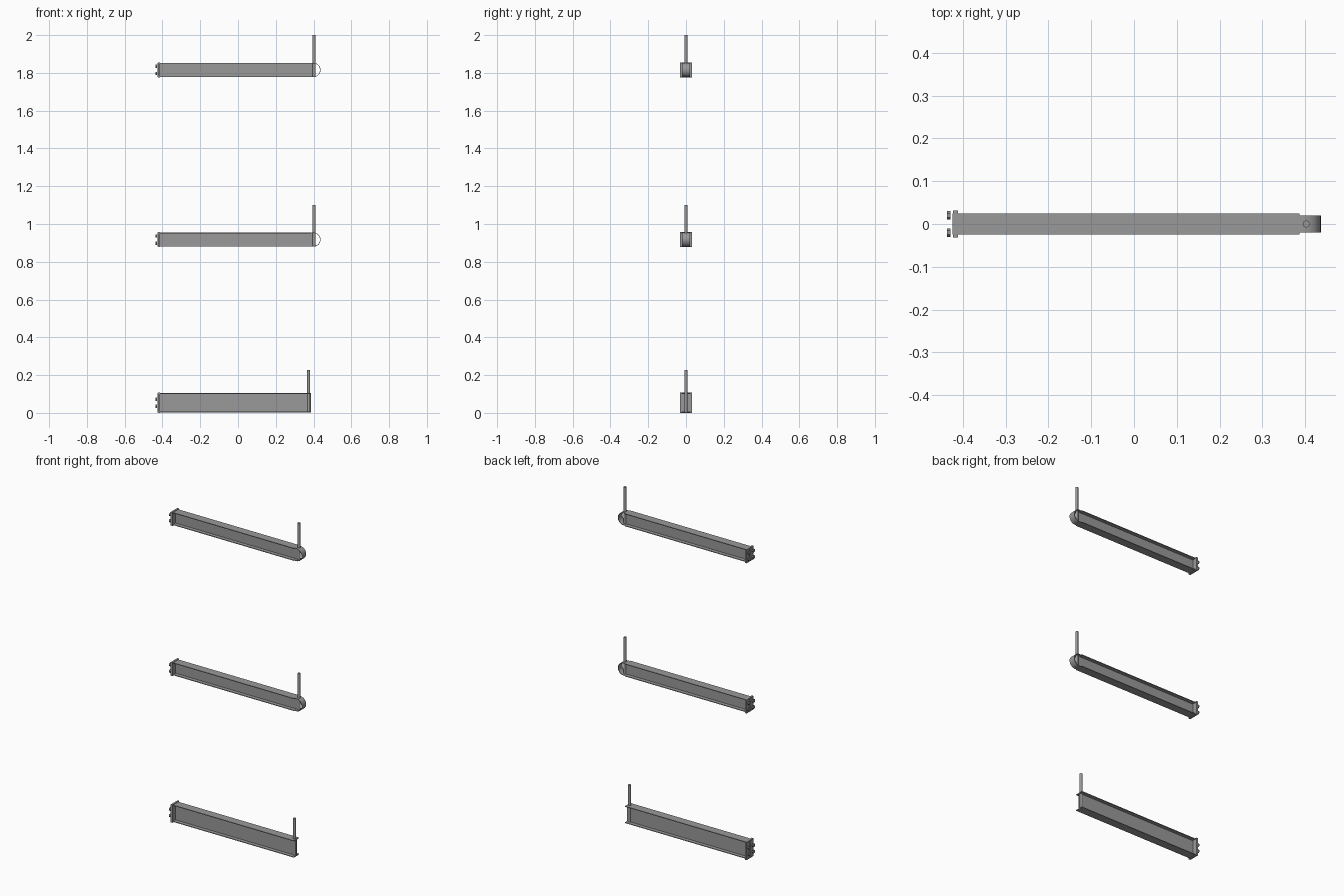
import bpy, bmesh, math
from mathutils import Matrix

if "Cube" in bpy.data.objects:
    bpy.data.objects.remove(bpy.data.objects["Cube"])

steel = bpy.data.materials.new("dark_steel")
steel.diffuse_color = (0.32, 0.32, 0.32, 1)
steel.use_nodes = True
steel.node_tree.nodes["Principled BSDF"].inputs["Base Color"].default_value = steel.diffuse_color


def finish(name, bm, smooth=False):
    bmesh.ops.recalc_face_normals(bm, faces=bm.faces)
    me = bpy.data.meshes.new(name)
    bm.to_mesh(me)
    bm.free()
    me.materials.append(steel)
    ob = bpy.data.objects.new(name, me)
    bpy.context.collection.objects.link(ob)
    if smooth:
        bpy.context.view_layer.objects.active = ob
        ob.select_set(True)
        bpy.ops.object.shade_smooth_by_angle(angle=math.radians(35))
        ob.select_set(False)
    return ob


def extrude(name, pts, depth, smooth=False):
    """Closed 3D outline pushed along the vector depth."""
    bm = bmesh.new()
    face = bm.faces.new([bm.verts.new(p) for p in pts])
    ext = bmesh.ops.extrude_face_region(bm, geom=[face], use_keep_orig=True)
    verts = [g for g in ext["geom"] if isinstance(g, bmesh.types.BMVert)]
    bmesh.ops.translate(bm, verts=verts, vec=depth)
    return finish(name, bm, smooth)


def box(name, x0, x1, hw, z0, z1):
    return extrude(name, [(x0, -hw, z0), (x0, hw, z0), (x0, hw, z1), (x0, -hw, z1)],
                   (x1 - x0, 0, 0))


def cylinder(name, r, length, centre, sides, along_x=False):
    bm = bmesh.new()
    m = Matrix.Translation(centre)
    if along_x:
        m = m @ Matrix.Rotation(math.pi / 2, 4, 'Y')
    bmesh.ops.create_cone(bm, cap_ends=True, segments=sides, radius1=r, radius2=r,
                          depth=length, matrix=m)
    return finish(name, bm, sides > 8)


def i_beam(name, x0, x1, z0, z1, hw=0.025, flange=0.004, web=0.003):
    half = [(web, z0 + flange), (hw, z0 + flange), (hw, z0)]
    right = [(hw, z1), (hw, z1 - flange), (web, z1 - flange)] + half
    left = [(-y, z) for y, z in reversed(right)]
    return extrude(name, [(x0, y, z) for y, z in right + left], (x1 - x0, 0, 0))


def arm(label, z0, z1, post_x, post_top, rounded):
    mid = (z0 + z1) / 2
    i_beam(label + "_beam", -0.425, 0.387, z0, z1)
    # mounting plate with four bolts
    box(label + "_mount_plate", -0.423, -0.412, 0.032, z0 - 0.003, z1 + 0.003)
    for y in (-0.02, 0.02):
        for dz in (-0.019, 0.019):
            cylinder(label + "_bolt_head", 0.01, 0.008, (-0.433, y, mid + dz), 6, True)
    # upright pin
    cylinder(label + "_pin", 0.008, post_top - z0 - 0.002,
             (post_x, 0, (post_top + z0 + 0.002) / 2), 24)
    # bent strip closing the tip, with the web running on inside it
    if rounded:
        r, cx, t, n = (z1 - z0) / 2, 0.437 - (z1 - z0) / 2, 0.003, 24
        box(label + "_web_tip", 0.386, 0.406, 0.003, z0 + 0.003, z1 - 0.003)

        def path(rad):
            arc = [(cx + rad * math.cos(a), mid + rad * math.sin(a))
                   for a in (math.pi / 2 - math.pi * i / n for i in range(n + 1))]
            return [(0.386, mid + rad)] + arc + [(0.386, mid - rad)]
        outline = path(r) + path(r - t)[::-1]
        extrude(label + "_end_strip", [(x, -0.02, z) for x, z in outline], (0, 0.04, 0), True)


arm("lower", 0.003, 0.104, 0.374, 0.226, False)
arm("middle", 0.880, 0.955, 0.403, 1.101, True)
arm("upper", 1.778, 1.853, 0.403, 2.0, True)
